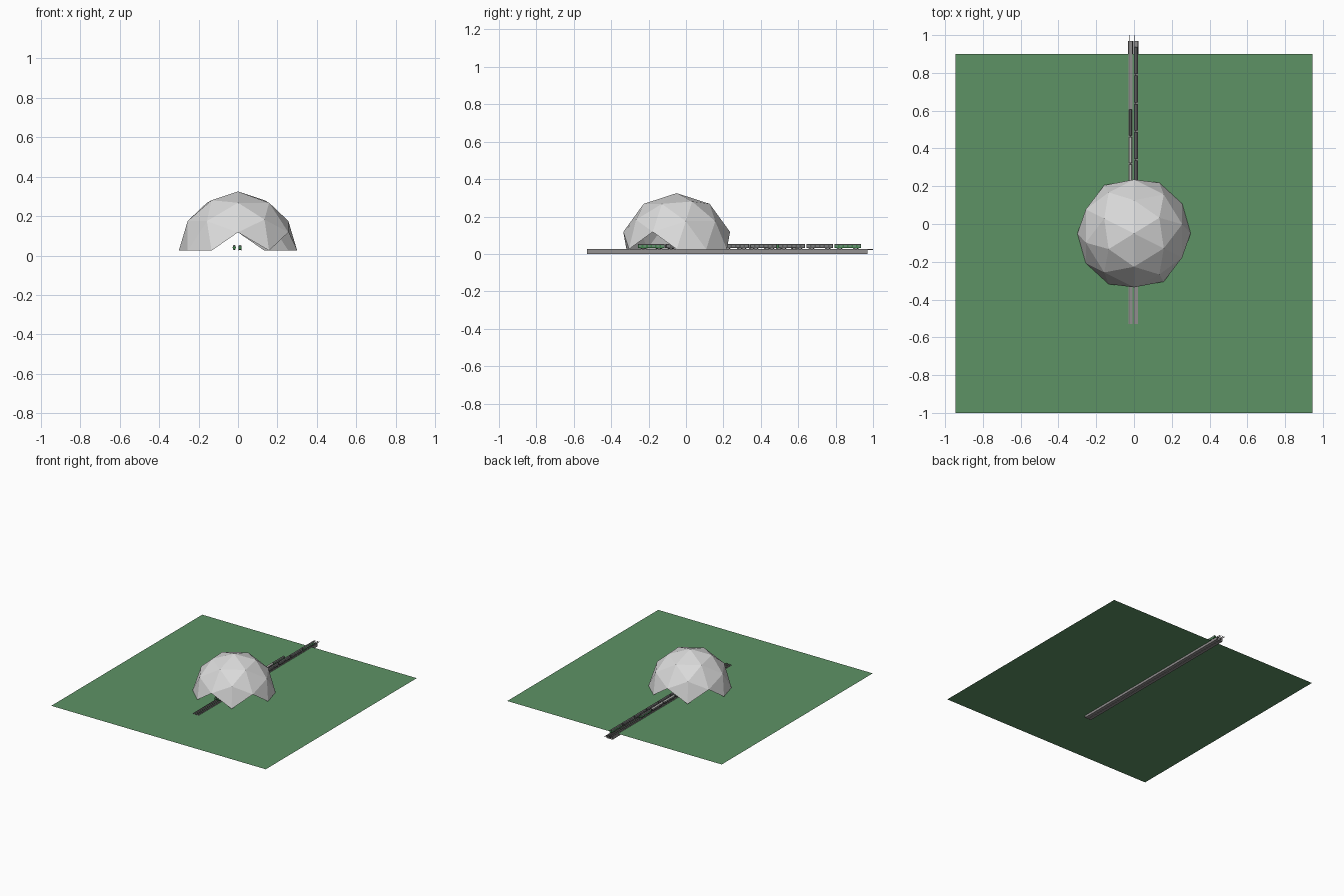
import bpy, bmesh, math
from mathutils import Vector

if "Cube" in bpy.data.objects:
    bpy.data.objects.remove(bpy.data.objects["Cube"])


def mat(name, r, g, b):
    m = bpy.data.materials.new(name)
    m.diffuse_color = (r, g, b, 1)
    m.use_nodes = True
    m.node_tree.nodes["Principled BSDF"].inputs["Base Color"].default_value = m.diffuse_color
    return m


GRASS = mat("grass green", 0.11, 0.29, 0.13)
SHELL = mat("dome grey", 0.7, 0.7, 0.7)
BED = mat("track bed grey", 0.28, 0.27, 0.27)
STEEL = mat("rail steel", 0.16, 0.15, 0.15)
BLACK = mat("undercarriage black", 0.03, 0.03, 0.03)
LOCO = mat("engine green", 0.05, 0.22, 0.07)
COACH = mat("coach dark grey", 0.1, 0.1, 0.1)
ROOF = mat("roof light grey", 0.5, 0.5, 0.48)
GLASS = mat("window grey", 0.3, 0.32, 0.33)


def finish(bm, name, mats):
    me = bpy.data.meshes.new(name)
    bm.to_mesh(me)
    bm.free()
    for m in mats:
        me.materials.append(m)
    ob = bpy.data.objects.new(name, me)
    bpy.context.collection.objects.link(ob)
    return ob


def box(bm, x0, x1, y0, y1, z0, z1, index=0):
    made = bmesh.ops.create_cube(bm, size=1)["verts"]
    for v in made:
        v.co = Vector(((x0 + x1) / 2 + v.co.x * (x1 - x0),
                       (y0 + y1) / 2 + v.co.y * (y1 - y0),
                       (z0 + z1) / 2 + v.co.z * (z1 - z0)))
    for f in {f for v in made for f in v.link_faces}:
        f.material_index = index


def extrude_open(bm, profile, y0, y1, closed=True):
    """Sweep an (x, z) profile along y, without end caps."""
    a = [bm.verts.new((x, y0, z)) for x, z in profile]
    b = [bm.verts.new((x, y1, z)) for x, z in profile]
    n = len(profile)
    for i in range(n if closed else n - 1):
        j = (i + 1) % n
        bm.faces.new((a[i], a[j], b[j], b[i]))
    bmesh.ops.recalc_face_normals(bm, faces=bm.faces)


GROUND_Z = 0.02

# Ground sheet
bm = bmesh.new()
bm.faces.new([bm.verts.new((x, y, GROUND_Z)) for x, y in
              ((-0.945, -1), (0.945, -1), (0.945, 0.9), (-0.945, 0.9))])
finish(bm, "ground_sheet", [GRASS])

# Faceted dome: icosphere lying on its side, every facet that dips below
# the equator removed, which leaves the triangular openings
bm = bmesh.new()
bmesh.ops.create_icosphere(bm, subdivisions=2, radius=0.3)
for v in bm.verts:
    v.co = Vector((v.co.z, v.co.x, v.co.y))
bmesh.ops.delete(bm, geom=[v for v in bm.verts if v.co.z < -0.01], context='VERTS')
bmesh.ops.translate(bm, verts=bm.verts, vec=(0, -0.05, 0.025))
finish(bm, "dome_shell", [SHELL])

TRACKS = {"left": -0.019, "right": 0.010}

for side, cx in TRACKS.items():
    # Track bed
    bm = bmesh.new()
    extrude_open(bm, [(cx - 0.013, 0), (cx + 0.013, 0),
                      (cx + 0.011, 0.0225), (cx - 0.011, 0.0225)], -0.53, 0.97)
    finish(bm, side + "_track_bed", [BED])
    # Pair of rails
    bm = bmesh.new()
    for s in (-1, 1):
        rx = cx + s * 0.006
        extrude_open(bm, [(rx - 0.001, 0.0215), (rx + 0.001, 0.0215),
                          (rx + 0.001, 0.026), (rx - 0.001, 0.026)], -0.53, 1.0)
    finish(bm, side + "_rails", [STEEL])


def car(name, cx, y0, y1, body, roof):
    """One rail vehicle: body, arched roof, windows, bogies and wheels."""
    w = 0.0075
    bm = bmesh.new()
    box(bm, cx - w, cx + w, y0, y1, 0.031, 0.047)
    # arched roof
    arc = [(cx + w * math.cos(math.pi * i / 6), 0.047 + 0.006 * math.sin(math.pi * i / 6))
           for i in range(7)]
    before = set(bm.faces)
    ends = [[bm.verts.new((x, y, z)) for x, z in arc] for y in (y0, y1)]
    for i in range(6):
        bm.faces.new((ends[0][i], ends[0][i + 1], ends[1][i + 1], ends[1][i]))
    bm.faces.new(ends[0])
    bm.faces.new(ends[1][::-1])
    for f in set(bm.faces) - before:
        f.material_index = 1
    # windows on both sides
    n = 6
    step = (y1 - y0) / n
    for i in range(n):
        yc = y0 + step * (i + 0.5)
        for s in (-1, 1):
            x = cx + s * w
            box(bm, x - 0.0004, x + 0.0004, yc - step * 0.32, yc + step * 0.32, 0.039, 0.0445, 2)
    # bogies and wheels
    for yc in (y0 + 0.028, y1 - 0.028):
        box(bm, cx - 0.005, cx + 0.005, yc - 0.016, yc + 0.016, 0.028, 0.031, 3)
        for dy in (-0.01, 0.01):
            for s in (-1, 1):
                made = bmesh.ops.create_cone(bm, cap_ends=True, segments=10, radius1=0.0035,
                                             radius2=0.0035, depth=0.0015)["verts"]
                for v in made:
                    x, y, z = v.co
                    v.co = Vector((cx + s * 0.006 + z, yc + dy + x, 0.0293 + y))
                for f in {f for v in made for f in v.link_faces}:
                    f.material_index = 3
    # coupling
    box(bm, cx - 0.001, cx + 0.001, y0 - 0.004, y1 + 0.004, 0.031, 0.033, 3)
    bmesh.ops.recalc_face_normals(bm, faces=bm.faces)
    finish(bm, name, [body, roof, GLASS, BLACK])


def train(side, y0, y1, count, roof):
    pitch = (y1 - y0) / count
    for i in range(count):
        engine = i in (0, count - 1)
        car(f"{side}_{'engine' if engine else 'coach'}_{i + 1}", TRACKS[side],
            y0 + pitch * i + 0.004, y0 + pitch * (i + 1) - 0.004,
            LOCO if engine else COACH, COACH if engine else roof)


# Two trains running through the dome
train("right", -0.26, 0.94, 8, COACH)
train("left", -0.26, 0.61, 6, ROOF)
